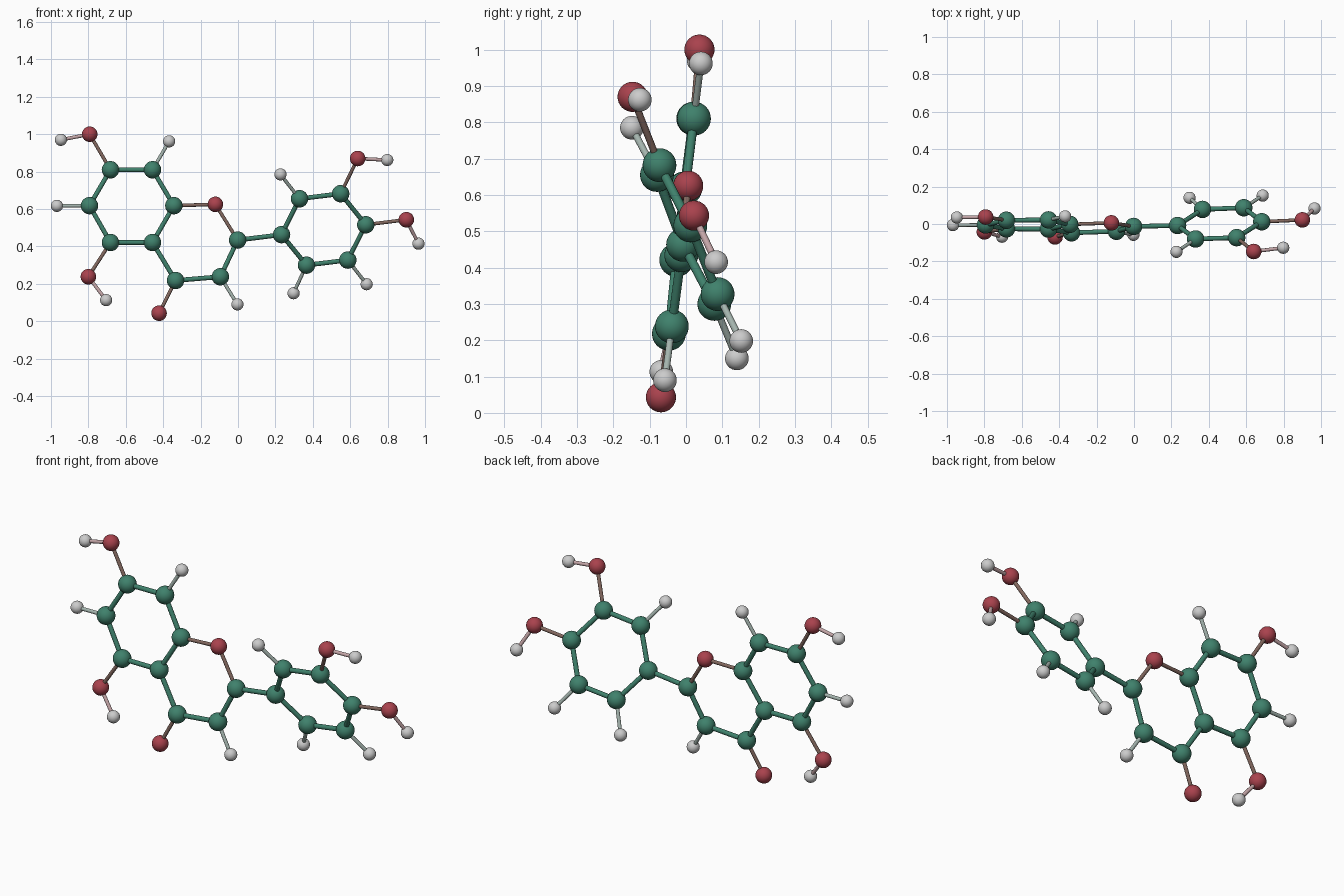
import bpy
from itertools import combinations
from mathutils import Vector

if "Cube" in bpy.data.objects:
    bpy.data.objects.remove(bpy.data.objects["Cube"])

# atom centres, grouped by kind
ATOMS = {
    "carbon": [
        # outer fused ring
        (-.682, .02, .81), (-.457, .022, .81), (-.343, -.002, .618),
        (-.457, -.027, .421), (-.682, -.026, .421), (-.794, -.005, .618),
        # inner fused ring
        (-.334, -.047, .218), (-.094, -.039, .238), (-.002, -.013, .434),
        # twisted ring
        (.233, -.008, .463), (.329, -.08, .655), (.549, -.073, .682),
        (.683, .012, .516), (.587, .087, .327), (.366, .078, .3)],
    "oxygen": [
        (-.793, .037, 1.0), (-.8, -.042, .238), (-.422, -.069, .043),
        (-.121, .006, .625), (.64, -.147, .87), (.9, .022, .543)],
    "hydrogen": [
        (-.947, .035, .97), (-.368, .041, .962), (-.968, -.006, .617),
        (-.705, -.068, .113), (-.003, -.058, .09), (.227, -.149, .785),
        (.798, -.127, .862), (.965, .083, .415), (.688, .152, .198),
        (.297, .14, .15)],
}
RADIUS = {"carbon": .0465, "oxygen": .0415, "hydrogen": .0325}
COLOR = {"carbon": (.05, .22, .15), "oxygen": (.4, .055, .075), "hydrogen": (.7, .7, .7)}
REACH = .265        # atoms closer than this are bonded


def material(name, rgb):
    m = bpy.data.materials.get(name) or bpy.data.materials.new(name)
    m.diffuse_color = (*rgb, 1)
    m.use_nodes = True
    m.node_tree.nodes["Principled BSDF"].inputs["Base Color"].default_value = m.diffuse_color
    return m


def finish(name, mat):
    ob = bpy.context.object
    ob.name = name
    bpy.ops.object.shade_smooth_by_angle()
    if mat:
        ob.data.materials.append(mat)


# balls
balls = []
for kind, centres in ATOMS.items():
    mat = None if kind == "hydrogen" else material(kind, COLOR[kind])
    for i, c in enumerate(centres, 1):
        bpy.ops.mesh.primitive_uv_sphere_add(segments=32, ring_count=16,
                                             radius=RADIUS[kind], location=c)
        finish(f"{kind}_ball_{i}", mat)
        balls.append((kind, Vector(c)))

# sticks, coloured halfway between the two balls they join
for (ka, a), (kb, b) in combinations(balls, 2):
    d = b - a
    if d.length > REACH:
        continue
    r = .0125 if ka == kb else .0095
    rgb = [(p + q) / 2 for p, q in zip(COLOR[ka], COLOR[kb])]
    bpy.ops.mesh.primitive_cylinder_add(
        vertices=16, radius=r, depth=d.length, location=(a + b) / 2,
        rotation=d.to_track_quat('Z', 'Y').to_euler())
    name = f"{ka}_{kb}_stick"
    finish(name, material(ka if ka == kb else name, rgb))
